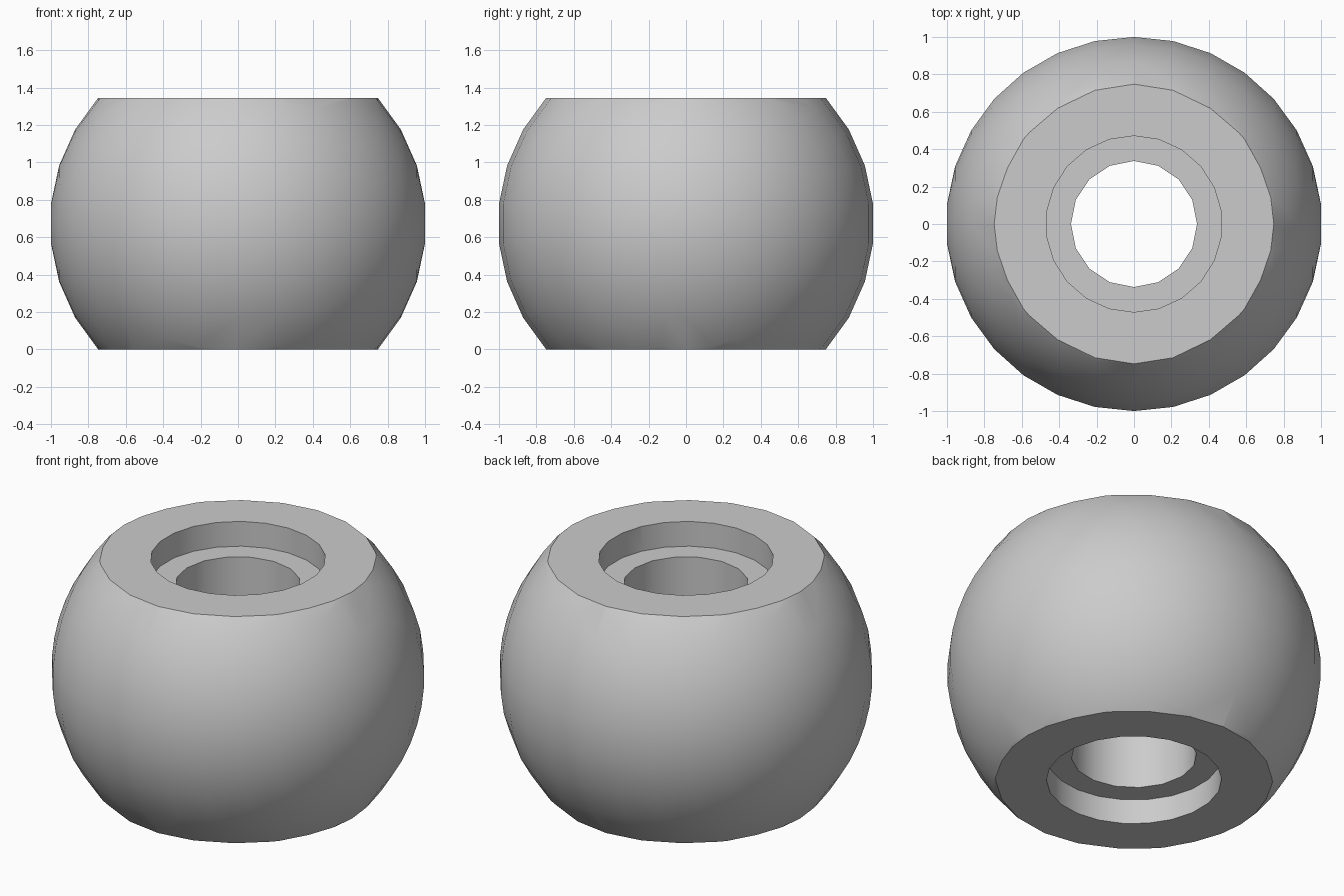
import bpy, bmesh
from math import sin, cos, pi, radians

cube = bpy.data.objects.get("Cube")
if cube:
    bpy.data.objects.remove(cube)

RADIUS = 1.0055          # ball radius
HALF = 0.6725            # half height after the flats are cut
BORE, RECESS, DEPTH = 0.337, 0.471, 0.147

grey = bpy.data.materials.new("plain_grey")
grey.use_nodes = True
grey.diffuse_color = (0.6, 0.6, 0.6, 1)
grey.node_tree.nodes["Principled BSDF"].inputs["Base Color"].default_value = grey.diffuse_color


def make_object(name, bm):
    mesh = bpy.data.meshes.new(name)
    bmesh.ops.recalc_face_normals(bm, faces=bm.faces)
    bm.to_mesh(mesh)
    bm.free()
    mesh.materials.append(grey)
    obj = bpy.data.objects.new(name, mesh)
    bpy.context.collection.objects.link(obj)
    return obj


def cutter(name, sides, radius, low, high):
    bm = bmesh.new()
    base = [bm.verts.new((radius * sin(2 * pi * i / sides), radius * cos(2 * pi * i / sides), low))
            for i in range(sides)]
    face = bm.faces.new(base)
    side = bmesh.ops.extrude_face_region(bm, geom=[face])["geom"]
    top = [v for v in side if isinstance(v, bmesh.types.BMVert)]
    bmesh.ops.translate(bm, verts=top, vec=(0, 0, high - low))
    obj = make_object(name, bm)
    obj.hide_render = True
    return obj


# Ball turned around the x axis, with small flats at both poles
bm = bmesh.new()
step = radians(12)
arc = [bm.verts.new((RADIUS * sin(step * k), 0, RADIUS * cos(step * k))) for k in range(-7, 8)]
edges = [bm.edges.new(pair) for pair in zip(arc, arc[1:])]
bmesh.ops.spin(bm, geom=arc + edges, cent=(0, 0, 0), axis=(1, 0, 0), angle=2 * pi, steps=30)
bmesh.ops.remove_doubles(bm, verts=bm.verts, dist=0.001)
bmesh.ops.holes_fill(bm, edges=bm.edges, sides=0)

# Flat top and bottom
for sign in (-1, 1):
    bmesh.ops.bisect_plane(bm, geom=bm.verts[:] + bm.edges[:] + bm.faces[:], dist=0.0001,
                           plane_co=(0, 0, sign * HALF), plane_no=(0, 0, sign), clear_outer=True)
    bmesh.ops.holes_fill(bm, edges=[e for e in bm.edges if e.is_boundary], sides=0)
bmesh.ops.translate(bm, verts=bm.verts, vec=(0, 0, HALF))
bead = make_object("bead_body", bm)

# Through bore and a wider recess at each end
height = 2 * HALF
cutters = [cutter("bore_cutter", 16, BORE, -0.2, height + 0.2),
           cutter("lower_recess_cutter", 22, RECESS, -0.2, DEPTH),
           cutter("upper_recess_cutter", 22, RECESS, height - DEPTH, height + 0.2)]
bpy.ops.object.select_all(action="DESELECT")
bpy.context.view_layer.objects.active = bead
bead.select_set(True)
for tool in cutters:
    mod = bead.modifiers.new(tool.name, "BOOLEAN")
    mod.operation = "DIFFERENCE"
    mod.solver = "EXACT"
    mod.object = tool
    bpy.ops.object.modifier_apply(modifier=mod.name)
for tool in cutters:
    bpy.data.objects.remove(tool)

bpy.ops.object.shade_smooth_by_angle(angle=radians(30))
